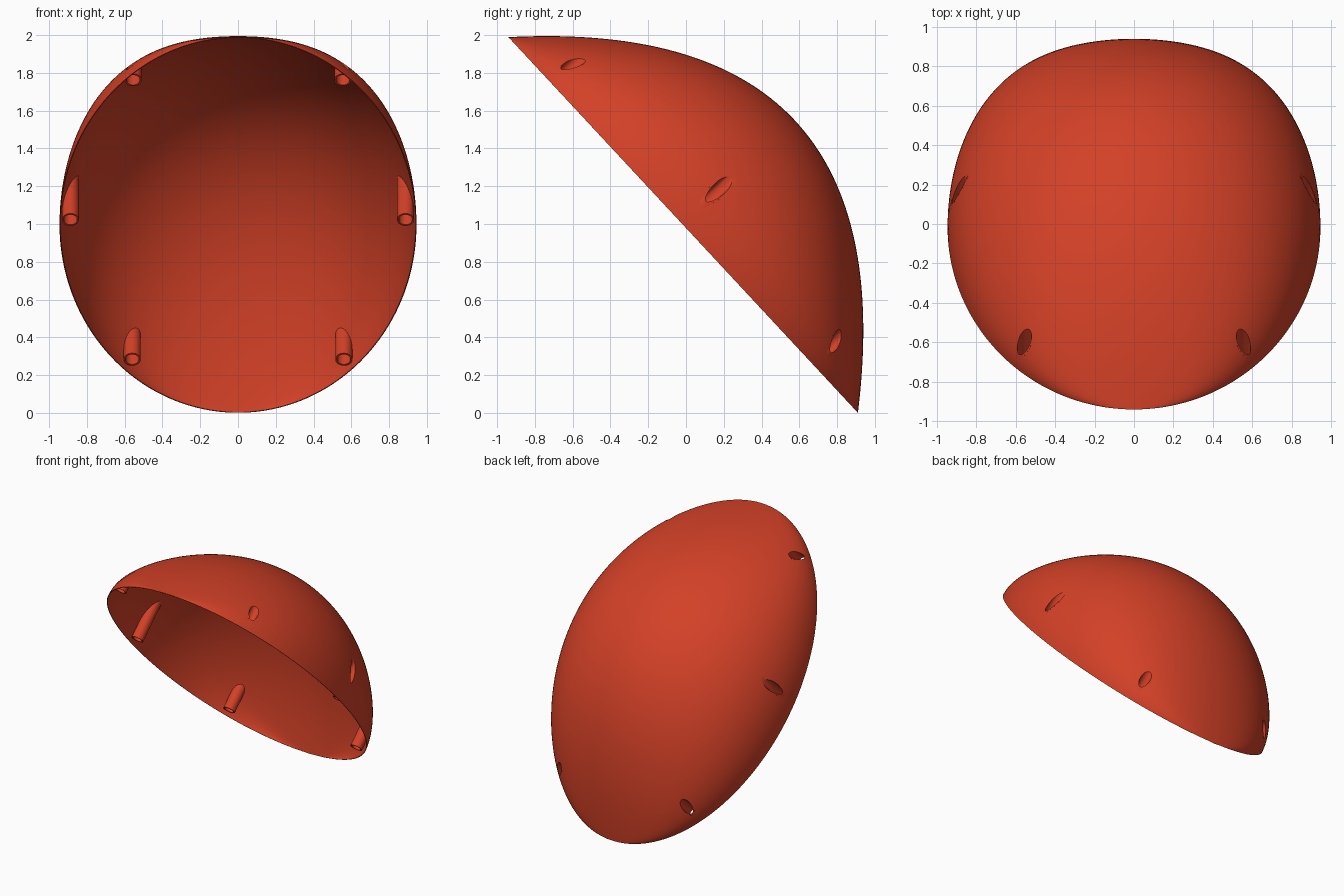
import bpy
import bmesh
from math import sin, cos, pi, sqrt, radians
from mathutils import Matrix, Vector

if "Cube" in bpy.data.objects:
    bpy.data.objects.remove(bpy.data.objects["Cube"])

HALF_LENGTH, HALF_WIDTH, DEPTH = 1.358, 0.945, 0.81
OUTER, INNER, TUBE_START = 0.045, 0.036, 0.03

# Tilted frame: x across, u along the rim, v out of the dome
u_axis = Vector((0, 0.681, -0.732)).normalized()
v_axis = Vector((1, 0, 0)).cross(u_axis)
frame = Matrix((Vector((1, 0, 0)), u_axis, v_axis)).transposed().to_4x4()
frame.translation = (0, -0.015, 0.995)

red = bpy.data.materials.new("warm_red")
red.use_nodes = True
red.diffuse_color = (0.65, 0.052, 0.02, 1)
red.node_tree.nodes["Principled BSDF"].inputs["Base Color"].default_value = red.diffuse_color


def dome_height(x, u):
    """Height of the dome above the rim plane."""
    q = 1 - (u / HALF_LENGTH) ** 2
    return DEPTH * q * sqrt(max(0, 1 - x * x / (HALF_WIDTH ** 2 * q)))


def finish(name, bm):
    mesh = bpy.data.meshes.new(name)
    bm.transform(frame)
    bm.to_mesh(mesh)
    bm.free()
    obj = bpy.data.objects.new(name, mesh)
    bpy.context.collection.objects.link(obj)
    mesh.materials.append(red)
    return obj


def select_only(obj):
    bpy.ops.object.select_all(action='DESELECT')
    obj.select_set(True)
    bpy.context.view_layer.objects.active = obj


def ring(bm, cx, cu, radius, height, sides=32):
    verts = []
    for i in range(sides):
        a = 2 * pi * i / sides
        x, u = cx + radius * cos(a), cu + radius * sin(a)
        v = dome_height(x, u) if height is None else height
        verts.append(bm.verts.new((x, u, v)))
    return verts


def bridge(bm, lower, upper):
    n = len(lower)
    for i in range(n):
        j = (i + 1) % n
        bm.faces.new((lower[i], lower[j], upper[j], upper[i]))


# Dome shell: half-ellipse sections that shrink towards both tips
bm = bmesh.new()
ROWS, COLS = 96, 72
rows = []
for i in range(1, ROWS):
    s, c = sin(pi * i / ROWS), cos(pi * i / ROWS)
    rows.append([bm.verts.new((HALF_WIDTH * s * cos(pi * j / COLS),
                               -HALF_LENGTH * c,
                               DEPTH * s * s * sin(pi * j / COLS)))
                 for j in range(COLS + 1)])
for a, b in zip(rows, rows[1:]):
    for j in range(COLS):
        bm.faces.new((a[j], b[j], b[j + 1], a[j + 1]))
top_tip = bm.verts.new((0, -HALF_LENGTH, 0))
low_tip = bm.verts.new((0, HALF_LENGTH, 0))
for j in range(COLS):
    bm.faces.new((top_tip, rows[0][j], rows[0][j + 1]))
    bm.faces.new((rows[-1][j], low_tip, rows[-1][j + 1]))
shell = finish("dome_shell", bm)
solid = shell.modifiers.new("thickness", 'SOLIDIFY')
solid.thickness = 0.005
solid.offset = -1

# Three tubes on each side
spots = [(side * x, u) for side in (-1, 1)
         for x, u in ((0.555, -1.02), (0.887, -0.01), (0.56, 1.0))]

# Holes through the shell
bm = bmesh.new()
for x, u in spots:
    low = ring(bm, x, u, (OUTER + INNER) / 2, 0.01)
    high = ring(bm, x, u, (OUTER + INNER) / 2, DEPTH)
    bridge(bm, low, high)
    bm.faces.new(low[::-1])
    bm.faces.new(high)
cutter = finish("hole_cutter", bm)
cutter.hide_render = True
cut = shell.modifiers.new("holes", 'BOOLEAN')
cut.object = cutter
cut.operation = 'DIFFERENCE'
cut.solver = 'EXACT'
select_only(shell)
for modifier in list(shell.modifiers):
    bpy.ops.object.modifier_apply(modifier=modifier.name)
bpy.data.objects.remove(cutter)
bpy.ops.object.shade_smooth_by_angle(angle=radians(35))

# Tubes running from the dome surface down to the rim plane
for number, (x, u) in enumerate(spots):
    bm = bmesh.new()
    loops = [ring(bm, x, u, OUTER, TUBE_START), ring(bm, x, u, OUTER, None),
             ring(bm, x, u, INNER, None), ring(bm, x, u, INNER, TUBE_START)]
    for k in range(4):
        bridge(bm, loops[k], loops[(k + 1) % 4])
    place = ("upper", "middle", "lower")[number % 3]
    tube = finish(f"{place}_tube_{'right' if x < 0 else 'left'}", bm)
    select_only(tube)
    bpy.ops.object.shade_smooth_by_angle(angle=radians(35))
